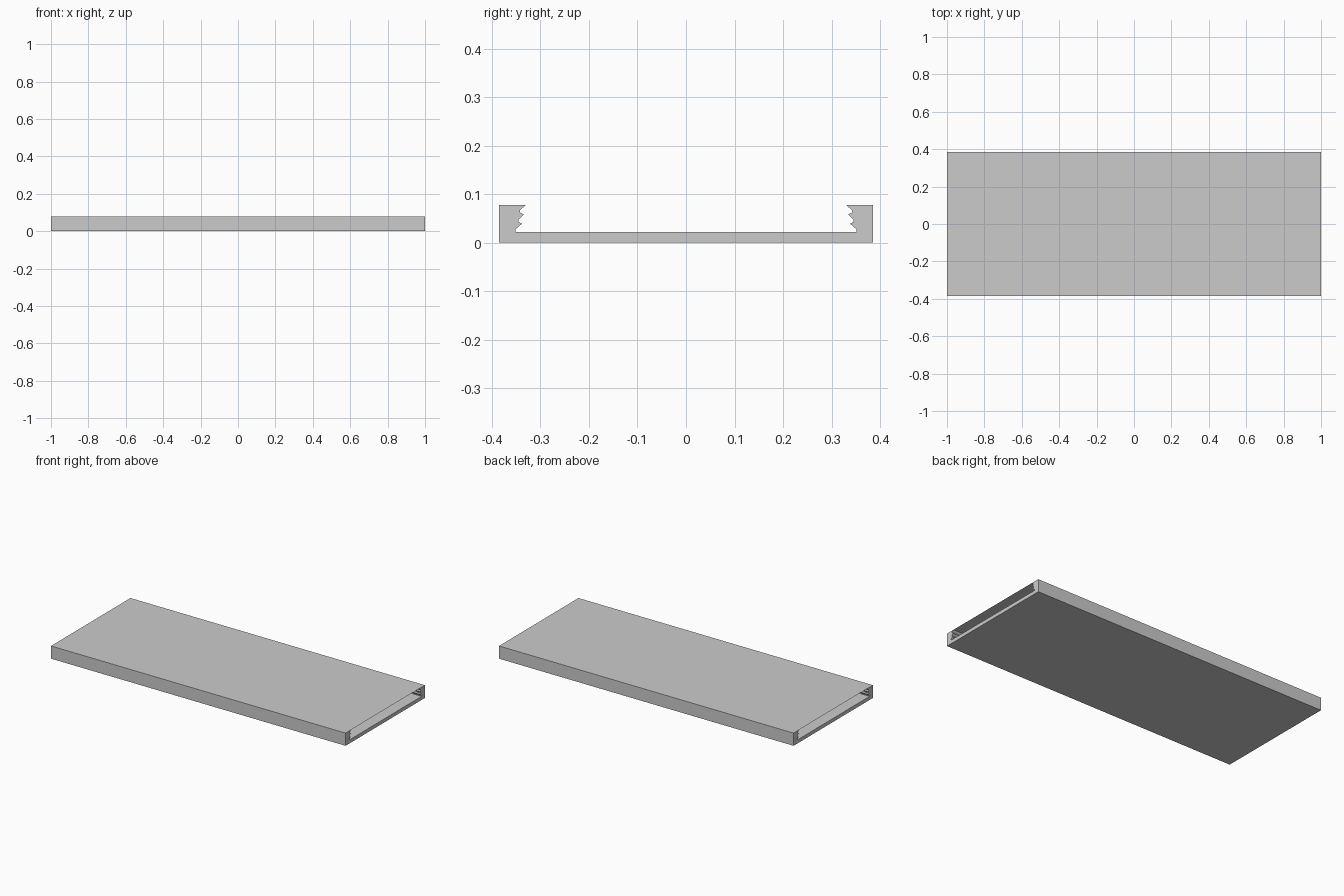
import bpy
import bmesh

cube = bpy.data.objects.get("Cube")
if cube:
    bpy.data.objects.remove(cube, do_unlink=True)

HALF_LENGTH = 1.0
HALF_WIDTH = 0.385
FLOOR = 0.022
TOP = 0.078

grey = bpy.data.materials.new("light_grey")
grey.use_nodes = True
colour = (0.6, 0.6, 0.6, 1.0)
grey.diffuse_color = colour
grey.node_tree.nodes["Principled BSDF"].inputs["Base Color"].default_value = colour


def finish(name, bm):
    mesh = bpy.data.meshes.new(name)
    bm.to_mesh(mesh)
    bm.free()
    mesh.materials.append(grey)
    obj = bpy.data.objects.new(name, mesh)
    bpy.context.collection.objects.link(obj)
    return obj


def extrude_profile(name, points):
    """Extrude a closed (y, z) outline along the full length."""
    bm = bmesh.new()
    face = bm.faces.new([bm.verts.new((-HALF_LENGTH, y, z)) for y, z in points])
    result = bmesh.ops.extrude_face_region(bm, geom=[face], use_keep_orig=True)
    verts = [g for g in result["geom"] if isinstance(g, bmesh.types.BMVert)]
    bmesh.ops.translate(bm, verts=verts, vec=(2 * HALF_LENGTH, 0, 0))
    bmesh.ops.recalc_face_normals(bm, faces=bm.faces)
    return finish(name, bm)


# Channel: floor with two upright rails, notched on their inner sides
teeth = [(0.352, FLOOR), (0.351, 0.028), (0.338, 0.039), (0.345, 0.043),
         (0.345, 0.048), (0.334, 0.058), (0.342, 0.062), (0.342, 0.067),
         (0.330, TOP)]
half = teeth + [(HALF_WIDTH, TOP), (HALF_WIDTH, 0)]
mirrored = [(-y, z) for y, z in reversed(half)]
extrude_profile("toothed_channel", half + mirrored)

# Thin cover sheet closing the gap between the rails
bm = bmesh.new()
edge = teeth[-1][0]
bm.faces.new([bm.verts.new((x * HALF_LENGTH, y * edge, TOP))
              for x, y in ((-1, -1), (1, -1), (1, 1), (-1, 1))])
finish("cover_sheet", bm)
